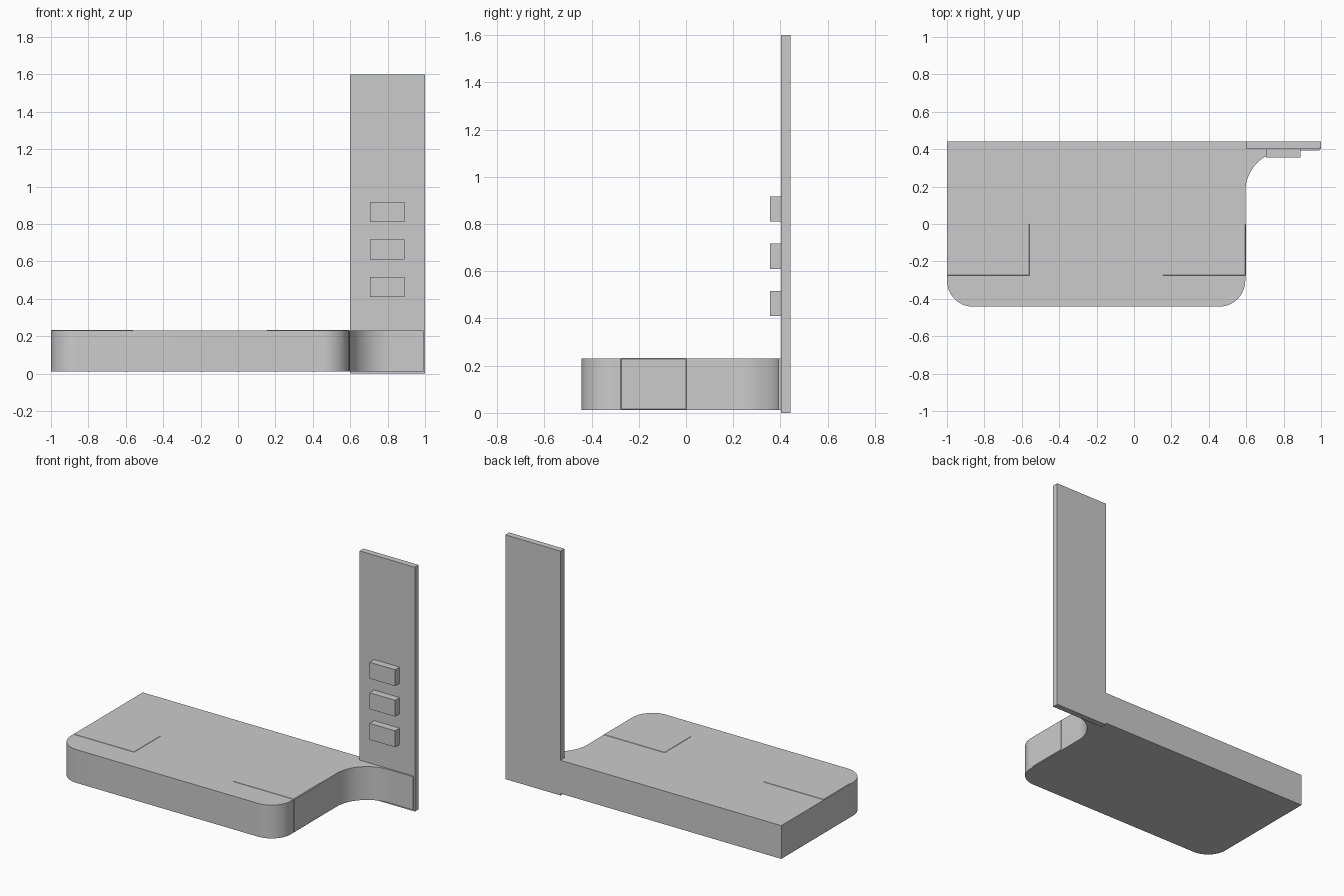
import bpy, bmesh
from math import cos, sin, radians

if "Cube" in bpy.data.objects:
    bpy.data.objects.remove(bpy.data.objects["Cube"])


def arc(cx, cy, r, a0, a1, n=16):
    return [(cx + r * cos(radians(a0 + (a1 - a0) * i / n)),
             cy + r * sin(radians(a0 + (a1 - a0) * i / n))) for i in range(n + 1)]


def finish(bm, name):
    bmesh.ops.recalc_face_normals(bm, faces=bm.faces[:])
    mesh = bpy.data.meshes.new(name)
    bm.to_mesh(mesh)
    bm.free()
    ob = bpy.data.objects.new(name, mesh)
    bpy.context.collection.objects.link(ob)
    return ob


def prism(name, outline, z0, z1):
    bm = bmesh.new()
    face = bm.faces.new([bm.verts.new((x, y, z0)) for x, y in outline])
    ext = bmesh.ops.extrude_face_region(bm, geom=[face])
    for v in ext["geom"]:
        if isinstance(v, bmesh.types.BMVert):
            v.co.z = z1
    return finish(bm, name)


def box(name, x0, x1, y0, y1, z0, z1):
    return prism(name, [(x0, y0), (x1, y0), (x1, y1), (x0, y1)], z0, z1)


# Base slab: rounded front corners, concave sweep running into the panel foot
outline = [(-1, 0.442)]
outline += arc(-0.86, -0.302, 0.14, 180, 270)
outline += arc(0.455, -0.302, 0.14, 270, 360)
outline += arc(0.815, 0.172, 0.22, 180, 90)
outline += [(0.992, 0.392), (0.992, 0.402), (0.6, 0.402), (0.6, 0.442)]
base = prism("base", outline, 0.012, 0.23)
bpy.context.view_layer.objects.active = base
base.select_set(True)
bpy.ops.object.shade_smooth_by_angle(angle=radians(30))

# Side pads, almost flush with the slab and wrapping over its ends
for name, x0, x1 in (("left_pad", -1.0, -0.558), ("right_pad", 0.152, 0.598)):
    pad = box(name, x0, x1, -0.278, 0.003, 0.013, 0.232)
    bev = pad.modifiers.new("bevel", "BEVEL")
    bev.width = 0.004
    bev.segments = 1

# Upright panel
box("upright_panel", 0.6, 1.0, 0.402, 0.442, 0, 1.6)

# Buttons on the panel front
for i in range(3):
    z = 0.41 + 0.2 * i
    box(f"button_{i + 1}", 0.705, 0.89, 0.355, 0.405, z, z + 0.107)
